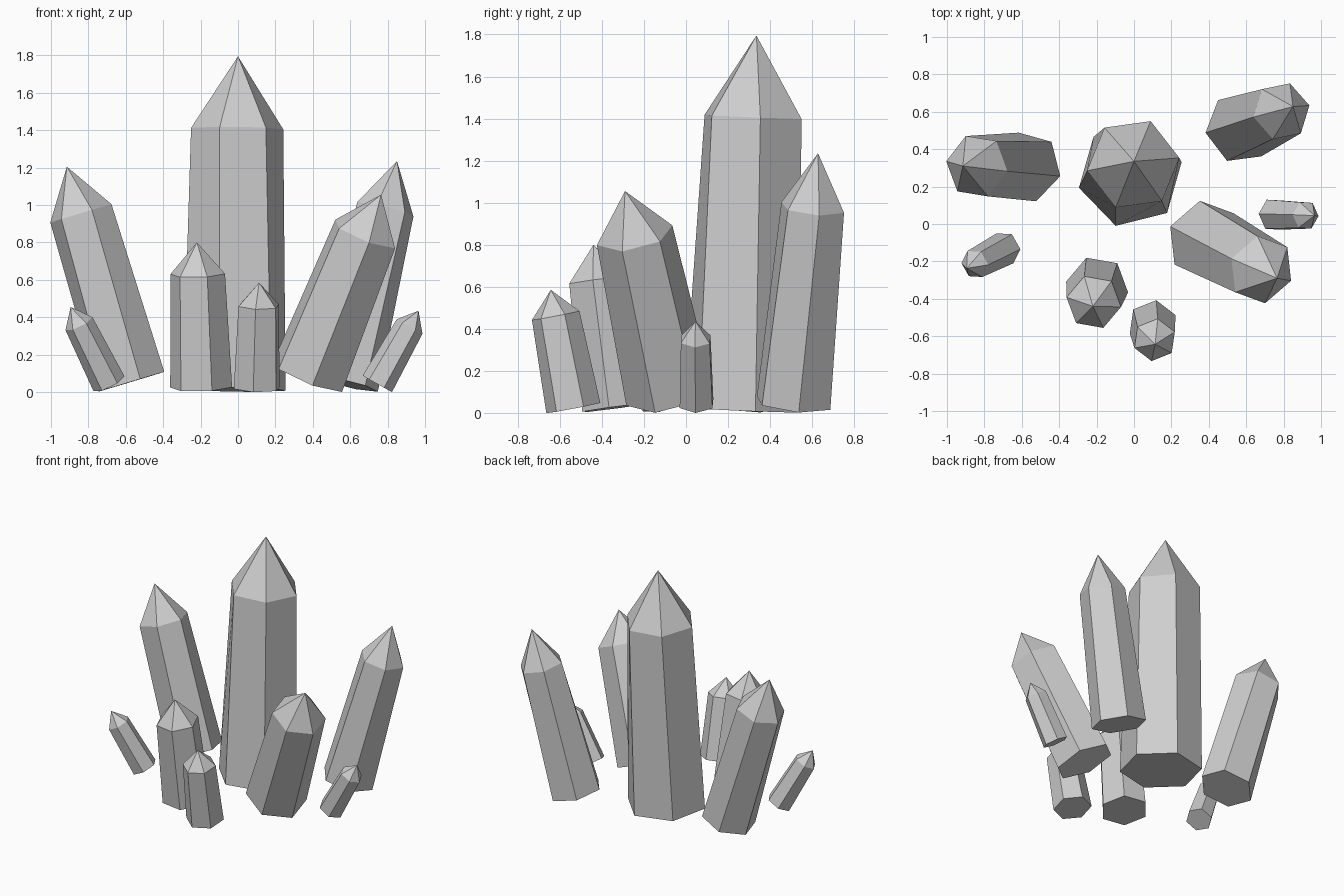
import bpy
import bmesh
import math
from mathutils import Vector

if "Cube" in bpy.data.objects:
    bpy.data.objects.remove(bpy.data.objects["Cube"])

# One flat grey for the whole cluster
grey = bpy.data.materials.new("crystal grey")
grey.diffuse_color = (0.62, 0.62, 0.62, 1.0)
grey.use_nodes = True
grey.node_tree.nodes["Principled BSDF"].inputs["Base Color"].default_value = grey.diffuse_color

SIDES = 6
SHOULDER = 0.783  # fraction of the length where the point begins


def crystal(name, base, apex, radius, phase, taper=0.88, twist=0):
    """Hexagonal shaft along base->apex, narrowing to a shoulder, then a point."""
    base, apex = Vector(base), Vector(apex)
    axis = apex - base
    tilt = Vector((0, 0, 1)).rotation_difference(axis)
    bm = bmesh.new()

    def ring(along, r, turn):
        verts = []
        for i in range(SIDES):
            a = math.radians(turn) + math.tau * i / SIDES
            offset = tilt @ Vector((r * math.cos(a), r * math.sin(a), 0))
            verts.append(bm.verts.new(base + axis * along + offset))
        return verts

    bottom = ring(0, radius, phase)
    top = ring(SHOULDER, radius * taper, phase + twist)
    tip = bm.verts.new(apex)
    bm.faces.new(bottom[::-1])
    for i in range(SIDES):
        j = (i + 1) % SIDES
        bm.faces.new((bottom[i], bottom[j], top[j], top[i]))
        bm.faces.new((top[i], top[j], tip))
    bmesh.ops.recalc_face_normals(bm, faces=bm.faces)

    mesh = bpy.data.meshes.new(name)
    bm.to_mesh(mesh)
    bm.free()
    mesh.materials.append(grey)
    bpy.context.collection.objects.link(bpy.data.objects.new(name, mesh))


# Tall crystals
crystal("main_crystal", (-0.02, 0.262, 0.013), (0, 0.335, 1.795), 0.283, 14, 0.88, -6)
crystal("left_tall_crystal", (-0.57, 0.305, 0.055), (-0.915, 0.31, 1.205), 0.19, 45, 0.91, 6)
crystal("back_right_crystal", (0.565, 0.512, 0.048), (0.85, 0.628, 1.235), 0.19, 8, 0.83, 4)
crystal("front_right_crystal", (0.375, -0.08, 0.088), (0.765, -0.29, 1.055), 0.212, 39, 0.88)

# Small crystals around the front and sides
crystal("front_left_small_crystal", (-0.197, -0.337, 0.025), (-0.22, -0.44, 0.80), 0.168, 50)
crystal("front_small_crystal", (0.10, -0.536, 0.023), (0.113, -0.643, 0.585), 0.132, 22)
crystal("left_small_crystal", (-0.69, -0.13, 0.045), (-0.895, -0.237, 0.455), 0.092, 0, 0.87)
crystal("right_small_crystal", (0.745, 0.05, 0.044), (0.965, 0.045, 0.435), 0.09, 57)
